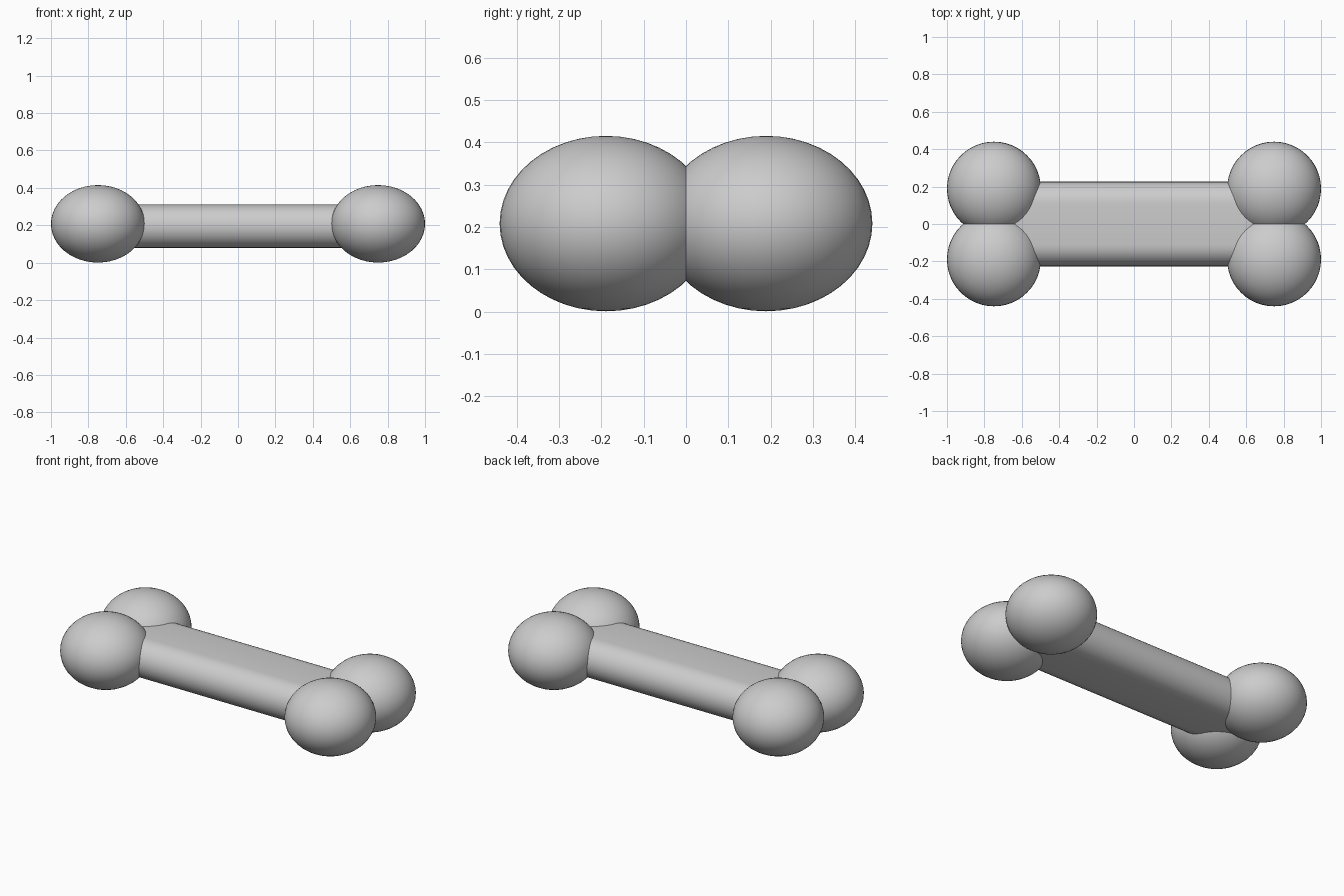
import bpy
import bmesh
from math import sin, cos, pi, radians
from mathutils import Matrix

cube = bpy.data.objects.get("Cube")
if cube:
    bpy.data.objects.remove(cube, do_unlink=True)

# Single plain grey material
COLOUR = (0.604, 0.604, 0.604, 1)
grey = bpy.data.materials.new("light_grey")
grey.use_nodes = True
grey.diffuse_color = COLOUR
grey.node_tree.nodes["Principled BSDF"].inputs["Base Color"].default_value = COLOUR


def add_part(name, bm):
    bmesh.ops.recalc_face_normals(bm, faces=bm.faces)
    mesh = bpy.data.meshes.new(name)
    bm.to_mesh(mesh)
    bm.free()
    mesh.materials.append(grey)
    part = bpy.data.objects.new(name, mesh)
    bpy.context.collection.objects.link(part)
    bpy.ops.object.select_all(action="DESELECT")
    part.select_set(True)
    bpy.context.view_layer.objects.active = part
    bpy.ops.object.shade_smooth_by_angle(angle=radians(40))
    return part


# Shaft: a flat-topped bar with fully rounded front and back edges
RADIUS, FLAT, MID_Z, HALF = 0.116, 0.11, 0.195, 0.75
ARC = 16
bm = bmesh.new()
ring = []
for side in (1, -1):
    for i in range(ARC + 1):
        a = -pi / 2 + pi * i / ARC
        y = side * (FLAT + RADIUS * cos(a))
        z = MID_Z + side * RADIUS * sin(a)
        ring.append(bm.verts.new((-HALF, y, z)))
end = bm.faces.new(ring)
copy = bmesh.ops.extrude_face_region(bm, geom=[end], use_keep_orig=True)
moved = [g for g in copy["geom"] if isinstance(g, bmesh.types.BMVert)]
bmesh.ops.translate(bm, verts=moved, vec=(2 * HALF, 0, 0))
add_part("shaft", bm)

# Four slightly flattened knobs, two overlapping at each end
for x, side in ((0.749, "left"), (-0.749, "right")):
    for y, face in ((-0.189, "front"), (0.189, "back")):
        bm = bmesh.new()
        place = Matrix.Translation((x, y, 0.208)) @ Matrix.Diagonal((0.251, 0.251, 0.207, 1))
        bmesh.ops.create_uvsphere(bm, u_segments=48, v_segments=24, radius=1, matrix=place)
        add_part(f"{face}_{side}_knob", bm)
